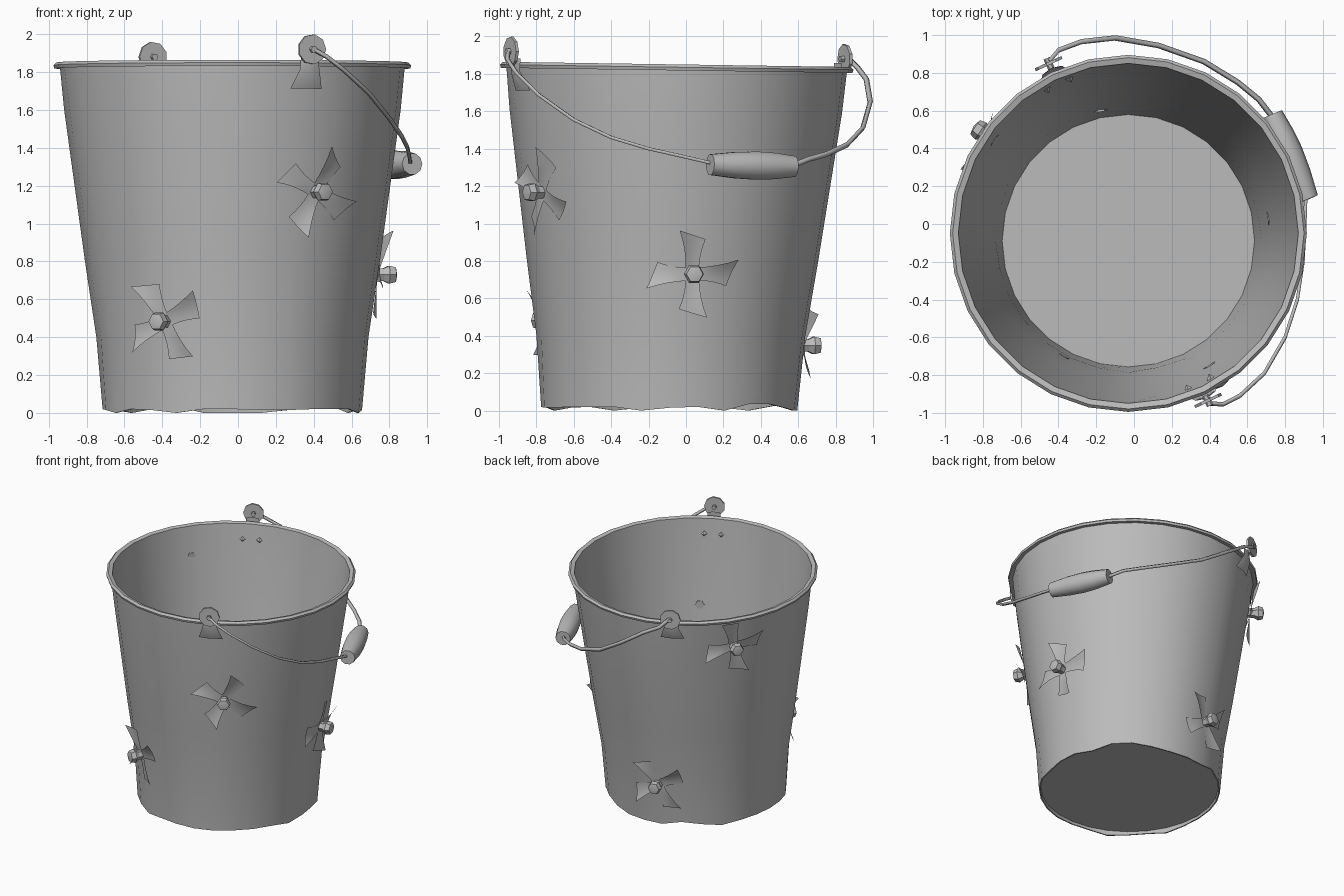
import bpy, bmesh, math, random
from mathutils import Vector, Matrix

if "Cube" in bpy.data.objects:
    bpy.data.objects.remove(bpy.data.objects["Cube"])

random.seed(4)
metal = bpy.data.materials.new("galvanised_grey")
metal.diffuse_color = (0.5, 0.5, 0.5, 1)
metal.use_nodes = True
metal.node_tree.nodes["Principled BSDF"].inputs["Base Color"].default_value = metal.diffuse_color

# Outer wall: (radius, height)
WALL = [(0.685, 0.0), (0.715, 0.4), (0.775, 0.8), (0.83, 1.2), (0.885, 1.6), (0.91, 1.82)]


def finish(name, bm, angle=35):
    bmesh.ops.recalc_face_normals(bm, faces=bm.faces)
    mesh = bpy.data.meshes.new(name)
    bm.to_mesh(mesh)
    bm.free()
    mesh.materials.append(metal)
    ob = bpy.data.objects.new(name, mesh)
    bpy.context.collection.objects.link(ob)
    bpy.ops.object.select_all(action='DESELECT')
    ob.select_set(True)
    bpy.context.view_layer.objects.active = ob
    bpy.ops.object.shade_smooth_by_angle(angle=math.radians(angle))
    return ob


def lathe(profile, sides, place):
    """Revolve (radius, height) points; place maps (angle, radius, height) to a point."""
    bm = bmesh.new()
    rings = []
    for r, z in profile:
        count = sides if r > 0 else 1
        rings.append([bm.verts.new(place(math.tau * i / sides, r, z)) for i in range(count)])
    for a, b in zip(rings, rings[1:]):
        for i in range(sides):
            j = (i + 1) % sides
            if len(a) == 1:
                bm.faces.new((a[0], b[i], b[j]))
            elif len(b) == 1:
                bm.faces.new((a[i], a[j], b[0]))
            else:
                bm.faces.new((a[i], a[j], b[j], b[i]))
    return bm


def on_axis(origin, axis):
    """Placement for a lathe standing at origin and pointing along axis."""
    m = Matrix.Translation(origin) @ Vector(axis).to_track_quat('Z', 'Y').to_matrix().to_4x4()
    return lambda a, r, z: m @ Vector((r * math.cos(a), r * math.sin(a), z))


def bucket_point(a, r, z):
    """Slightly leaning bucket axis with a tilted rim."""
    x = -0.03 + r * math.cos(a)
    y = -0.09 + 0.022 * z + r * math.sin(a)
    return Vector((x, y, z - 0.008 * z * y))


def wall_radius(z):
    for (r0, z0), (r1, z1) in zip(WALL, WALL[1:]):
        if z <= z1:
            return r0 + (r1 - r0) * (z - z0) / (z1 - z0)
    return WALL[-1][0]


# Bucket body: underside, wall, rolled rim, inside and floor
SIDES = 28
ragged = [random.choice((0.0, 0.015, 0.02, 0.035)) for _ in range(SIDES)]
dents = [random.uniform(-0.006, 0.006) for _ in range(SIDES)]


def worn(a, r, z):
    i = round(a / math.tau * SIDES) % SIDES
    if z == 0:
        z = ragged[i]
    elif r > 0.6 and 0.1 < z < 1.7:
        r += dents[i]
    return bucket_point(a, r, z)


profile = [(0, 0.04), (0.672, 0.04), (0.675, 0.0)] + WALL
profile += [(0.94, 1.818), (0.945, 1.835), (0.93, 1.85), (0.9, 1.842)]
profile += [(r - 0.014, z) for r, z in reversed(WALL[1:-1])] + [(0.668, 0.065), (0, 0.065)]
finish("bucket_body", lathe(profile, SIDES, worn))


# Bent four-armed washers, each held by a tapered bolt
def washer(name, angle, height, turn):
    bm = bmesh.new()
    nu, nv = 4, 4
    for k in range(4):
        d = math.radians(turn) + k * math.pi / 2
        grid = []
        for i in range(nu + 1):
            u = i / nu
            row = []
            for j in range(nv + 1):
                v = 2 * j / nv - 1
                length = 0.02 + u * (0.19 + 0.025 * v)
                half = v * (0.035 + 0.035 * u * u)
                t = length * math.cos(d) - half * math.sin(d)
                z = height + length * math.sin(d) + half * math.cos(d)
                lift = 0.010 + 0.045 * u * ((1 + v) / 2) ** 2
                r = wall_radius(z)
                row.append(bm.verts.new(bucket_point(angle + t / r, r + lift, z)))
            grid.append(row)
        for i in range(nu):
            for j in range(nv):
                bm.faces.new((grid[i][j], grid[i + 1][j], grid[i + 1][j + 1], grid[i][j + 1]))
    finish(name + "_washer", bm)

    out = Vector((math.cos(angle), math.sin(angle), 0))
    base = bucket_point(angle, wall_radius(height), height)
    bolt = [(0, -0.02), (0.035, -0.02), (0.038, 0.04), (0.054, 0.07), (0.045, 0.105), (0, 0.115)]
    finish(name + "_bolt", lathe(bolt, 6, on_axis(base, out)), 20)


for name, angle, height, turn in (
        ("front_upper", -58, 1.16, 62), ("front_lower", -119, 0.48, 25),
        ("right", 8, 0.73, 2), ("back_lower", 102, 0.35, 30), ("back_upper", 145, 1.6, 10)):
    washer(name, math.radians(angle), height, turn)


# Handle ears with pivots, straps below and inner rivets
for name, centre in (("front", (0.39, -0.935, 1.92)), ("back", (-0.45, 0.85, 1.88))):
    centre = Vector(centre)
    out = Vector((centre.x + 0.03, centre.y + 0.05, 0)).normalized()
    angle = math.atan2(out.y, out.x)
    disc = [(0, -0.008), (0.08, -0.008), (0.08, 0.008), (0, 0.008)]
    finish(name + "_ear", lathe(disc, 9, on_axis(centre, out)))
    pin = [(0, -0.03), (0.018, -0.03), (0.018, 0.03), (0, 0.03)]
    finish(name + "_pivot", lathe(pin, 6, on_axis(centre, out)))
    bm = bmesh.new()
    rows = []
    for z, half, r in ((1.87, 0.05, 0.95), (1.8, 0.06, 0.955), (1.7, 0.10, 0.912)):
        rows.append([bm.verts.new(bucket_point(angle + s * half, r + (0.012 if s == 0 else 0), z))
                     for s in (-1, 0, 1)])
    for a, b in zip(rows, rows[1:]):
        for i in range(2):
            bm.faces.new((a[i], a[i + 1], b[i + 1], b[i]))
    finish(name + "_ear_strap", bm)
    for n, s in enumerate((-0.075, 0.075)):
        p = bucket_point(angle + s, 0.885, 1.72)
        rivet = [(0, 0), (0.025, 0), (0, 0.03)]
        finish(f"{name}_rivet_{n + 1}", lathe(rivet, 4, on_axis(p, -out)))


# Wire bail, one run on each side of the grip
def wire(name, points, radius):
    curve = bpy.data.curves.new(name, 'CURVE')
    curve.dimensions = '3D'
    curve.bevel_depth = radius
    curve.bevel_resolution = 0
    curve.use_fill_caps = True
    spline = curve.splines.new('POLY')
    spline.points.add(len(points) - 1)
    for p, co in zip(spline.points, points):
        p.co = (*co, 1)
    curve.materials.append(metal)
    bpy.context.collection.objects.link(bpy.data.objects.new(name, curve))


wire("front_wire", [(0.40, -0.95, 1.92), (0.47, -0.955, 1.88), (0.56, -0.91, 1.81),
                    (0.69, -0.79, 1.69), (0.80, -0.6, 1.555), (0.865, -0.4, 1.46),
                    (0.895, -0.2, 1.40), (0.905, 0.0, 1.355), (0.91, 0.15, 1.32)], 0.012)
wire("back_wire", [(0.73, 0.57, 1.31), (0.66, 0.66, 1.345), (0.55, 0.75, 1.37), (0.37, 0.86, 1.42),
                   (0.13, 0.945, 1.51), (-0.1, 0.985, 1.65), (-0.28, 0.965, 1.77),
                   (-0.40, 0.92, 1.83), (-0.45, 0.86, 1.89)], 0.015)

# Barrel grip
start, end = Vector((0.92, 0.13, 1.315)), Vector((0.73, 0.58, 1.305))
n = (end - start).length
grip = [(0, 0), (0.058, 0), (0.074, n * 0.3), (0.079, n * 0.55), (0.074, n * 0.75), (0.058, n), (0, n)]
finish("grip", lathe(grip, 10, on_axis(start, end - start)), 40)
